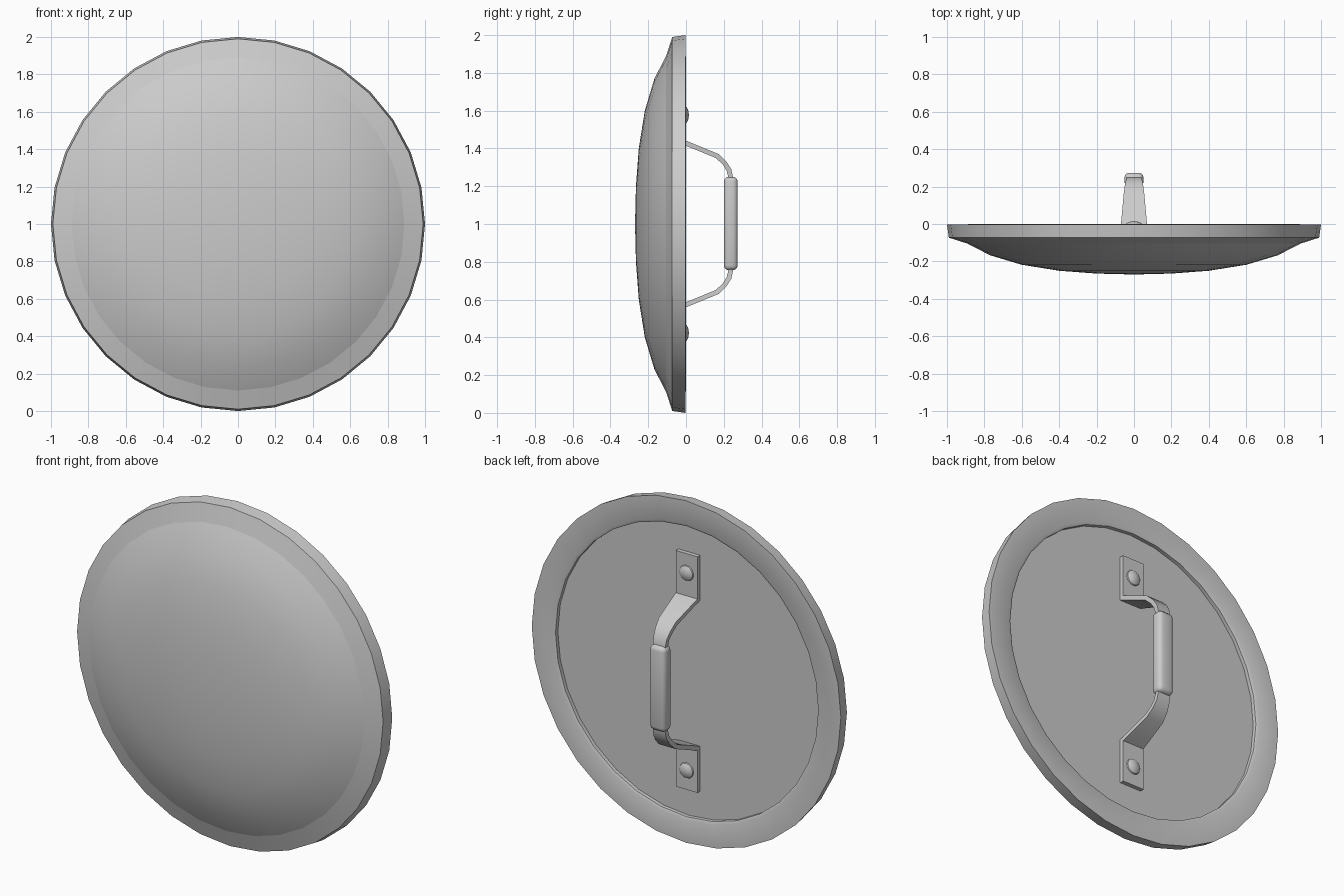
import bpy, bmesh, math
from mathutils import Vector

if "Cube" in bpy.data.objects:
    bpy.data.objects.remove(bpy.data.objects["Cube"])

CZ = 1.0      # height of the shield centre
SIDES = 32


def finish(name, bm, angle=35):
    bmesh.ops.recalc_face_normals(bm, faces=bm.faces)
    me = bpy.data.meshes.new(name)
    bm.to_mesh(me)
    bm.free()
    ob = bpy.data.objects.new(name, me)
    bpy.context.collection.objects.link(ob)
    bpy.ops.object.select_all(action='DESELECT')
    ob.select_set(True)
    bpy.context.view_layer.objects.active = ob
    bpy.ops.object.shade_smooth_by_angle(angle=math.radians(angle))
    return ob


def lathe(name, profile, centre_z=CZ, sides=SIDES, closed=False):
    """Spin (radius, y) points about the y axis; radius 0 makes a pole."""
    bm = bmesh.new()
    rings = []
    for r, y in profile:
        if r == 0:
            rings.append([bm.verts.new((0, y, centre_z))] * sides)
        else:
            rings.append([bm.verts.new((r * math.sin(2 * math.pi * i / sides), y,
                                        centre_z + r * math.cos(2 * math.pi * i / sides)))
                          for i in range(sides)])
    pairs = list(zip(rings, rings[1:]))
    if closed:
        pairs.append((rings[-1], rings[0]))
    for a, b in pairs:
        for i in range(sides):
            j = (i + 1) % sides
            bm.faces.new(list(dict.fromkeys((a[i], a[j], b[j], b[i]))))
    return finish(name, bm)


def strap(name, path, sign, thick=0.025):
    """Sweep a flat bar along (y, height from centre, half width) points."""
    pts = [Vector((p[0], p[1])) for p in path]
    bm = bmesh.new()
    rings = []
    for i, p in enumerate(pts):
        d0 = (p - pts[i - 1]).normalized() if i else (pts[1] - p).normalized()
        d1 = (pts[i + 1] - p).normalized() if i < len(pts) - 1 else d0
        t = (d0 + d1).normalized()
        n = Vector((-t.y, t.x)) * (thick / 2 / max(0.5, t.dot(d1)))
        w = path[i][2]
        rings.append([bm.verts.new((x, q.x, CZ + sign * q.y))
                      for x, q in ((-w, p - n), (w, p - n), (w, p + n), (-w, p + n))])
    for a, b in zip(rings, rings[1:]):
        for i in range(4):
            j = (i + 1) % 4
            bm.faces.new((a[i], a[j], b[j], b[i]))
    bm.faces.new(rings[0])
    bm.faces.new(rings[-1])
    return finish(name, bm)


# Domed front face
lathe("dome", [(0.89, -0.105), (0.77, -0.167), (0.6, -0.218), (0.4, -0.25),
               (0.2, -0.265), (0, -0.27)])

# Raised rim around the edge
lathe("rim", [(0.89, -0.105), (0.99, -0.073), (1.0, -0.003), (0.865, -0.001),
              (0.85, -0.008), (0.85, -0.04)])

# Flat recessed back
lathe("back_plate", [(0.855, -0.03), (0, -0.03)])

# Handle brackets and rivets, mirrored above and below
path = [(-0.018, 0.69, 0.07), (-0.018, 0.435, 0.07), (0.165, 0.36, 0.054),
        (0.205, 0.322, 0.048), (0.228, 0.285, 0.042), (0.237, 0.245, 0.04),
        (0.237, 0.2, 0.04)]
for label, s in (("upper", 1), ("lower", -1)):
    strap(label + "_bracket", path, s)
    lathe(label + "_rivet", [(0.047, -0.01), (0.043, 0.001), (0.028, 0.011), (0, 0.016)],
          CZ + s * 0.577, 16)

# Rounded hand grip
bm = bmesh.new()
bmesh.ops.create_cube(bm, size=1)
bmesh.ops.scale(bm, vec=(0.102, 0.073, 0.495), verts=bm.verts)
bmesh.ops.translate(bm, vec=(0, 0.237, CZ + 0.003), verts=bm.verts)
bmesh.ops.bevel(bm, geom=bm.edges[:], offset=0.025, segments=3, profile=0.5,
                affect='EDGES')
finish("grip", bm)
